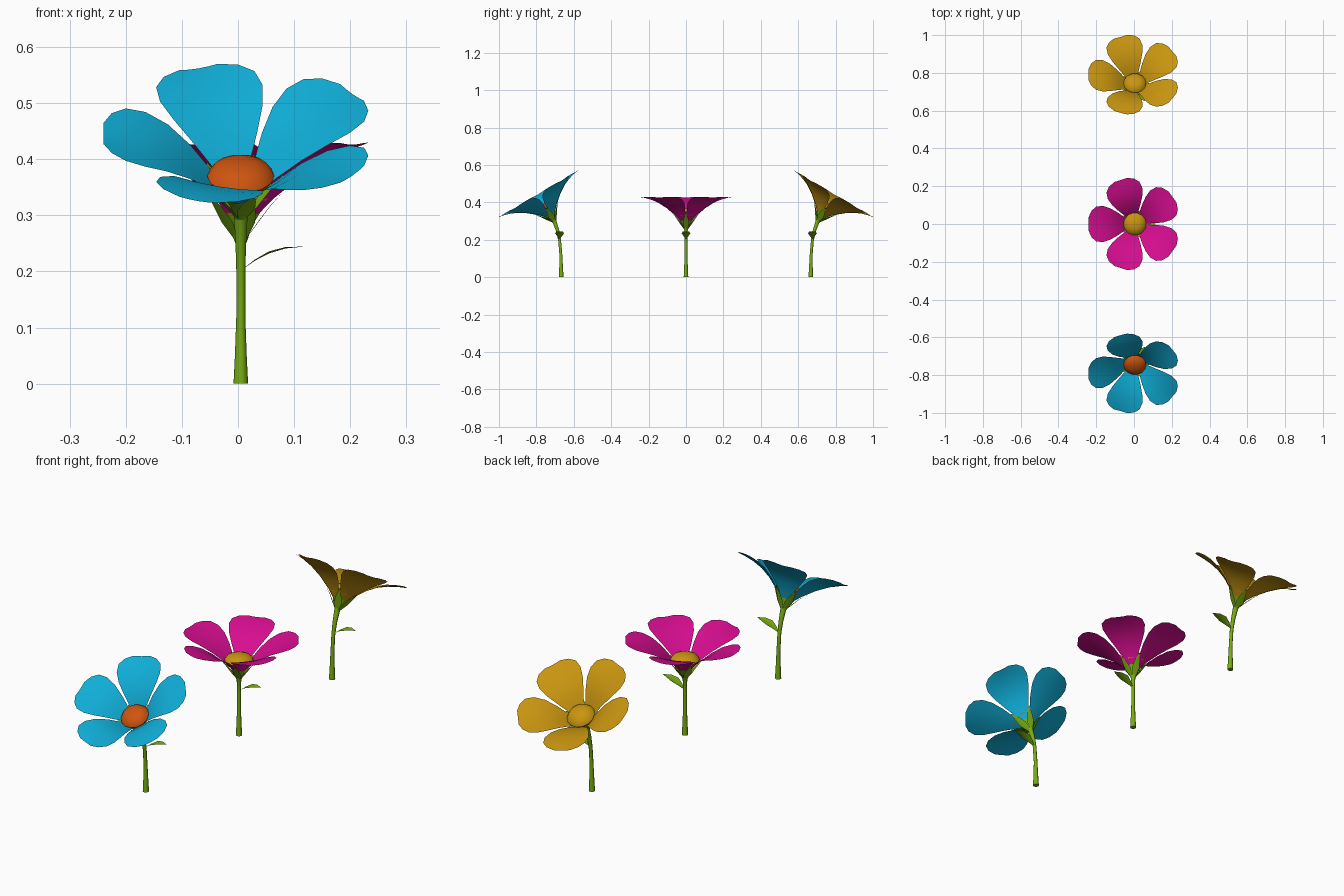
import bpy, bmesh, math
from mathutils import Vector, Matrix

if "Cube" in bpy.data.objects:
    bpy.data.objects.remove(bpy.data.objects["Cube"])


def mat(name, rgb):
    m = bpy.data.materials.new(name)
    m.diffuse_color = (*rgb, 1)
    m.use_nodes = True
    m.node_tree.nodes["Principled BSDF"].inputs["Base Color"].default_value = m.diffuse_color
    return m


BLUE = mat("blue", (0.005, 0.42, 0.68))
MAGENTA = mat("magenta", (0.68, 0.004, 0.28))
YELLOW = mat("golden_yellow", (0.58, 0.30, 0.005))
ORANGE = mat("orange", (0.62, 0.09, 0.005))
GREEN = mat("leaf_green", (0.19, 0.42, 0.006))
CX = 0.005  # stem centre in x


def finish(bm, name, material, matrix, angle=50):
    bmesh.ops.recalc_face_normals(bm, faces=bm.faces)
    bm.transform(matrix)
    me = bpy.data.meshes.new(name)
    bm.to_mesh(me)
    bm.free()
    me.materials.append(material)
    ob = bpy.data.objects.new(name, me)
    bpy.context.collection.objects.link(ob)
    bpy.ops.object.select_all(action='DESELECT')
    ob.select_set(True)
    bpy.context.view_layer.objects.active = ob
    bpy.ops.object.shade_smooth_by_angle(angle=math.radians(angle))
    return ob


def loft(bm, rows, closed=False):
    """Bridge rows of points into quads."""
    vr = [[bm.verts.new(p) for p in row] for row in rows]
    n = len(vr[0])
    for a, b in zip(vr, vr[1:]):
        for i in range(n if closed else n - 1):
            j = (i + 1) % n
            bm.faces.new((a[i], a[j], b[j], b[i]))
    return vr


def ring(r, z, n):
    return [Vector((r * math.cos(2 * math.pi * i / n), r * math.sin(2 * math.pi * i / n), z))
            for i in range(n)]


def blade(bm, profile, cup, angle):
    """Flat blade along +x from (distance, height, half width) rows, turned about z."""
    rows = []
    rot = Matrix.Rotation(angle, 4, 'Z')
    for d, z, w in profile:
        rows.append([rot @ Vector((d, s * w, z + cup * (s * s) * w)) for s in (-1, -0.5, 0, 0.5, 1)])
    loft(bm, rows)


PETAL = [(0.018, 0.035, 0.012), (0.05, 0.072, 0.032), (0.09, 0.109, 0.060),
         (0.13, 0.136, 0.083), (0.17, 0.153, 0.096), (0.205, 0.163, 0.092),
         (0.23, 0.168, 0.070), (0.245, 0.170, 0.036)]
SEPAL = [(0.008, 0.0, 0.008), (0.03, 0.03, 0.017), (0.05, 0.057, 0.012), (0.075, 0.086, 0.001)]
LEAF = [(0.005, 0.205, 0.003), (0.025, 0.219, 0.014), (0.05, 0.232, 0.024),
        (0.08, 0.241, 0.017), (0.11, 0.244, 0.001)]


def flower(name, petal_mat, disc_mat, path, tilt):
    """path: (y, z, radius) points of the stem; the head sits at its end."""
    y_end, z_end, _ = path[-1]
    head = Matrix.Translation((CX, y_end, z_end)) @ Matrix.Rotation(tilt, 4, 'X')
    move = Matrix.Identity(4)

    # stem
    bm = bmesh.new()
    rows = []
    for k, (y, z, r) in enumerate(path):
        m = Matrix.Translation((CX, y, z)) @ Matrix.Rotation(tilt * (k / (len(path) - 1)) ** 2, 4, 'X')
        rows.append([m @ p for p in ring(r, 0, 10)])
    vr = loft(bm, rows, True)
    bm.faces.new(vr[0])
    finish(bm, name + "_stem", GREEN, move)

    # cup under the petals with pointed sepals
    bm = bmesh.new()
    loft(bm, [ring(0.012, 0, 10), ring(0.02, 0.025, 10), ring(0.034, 0.048, 10)], True)
    finish(bm, name + "_cup", GREEN, head)
    bm = bmesh.new()
    for i in range(5):
        blade(bm, SEPAL, 0.1, math.radians(72 * i))
    finish(bm, name + "_sepals", GREEN, head)

    # petals
    bm = bmesh.new()
    for i in range(5):
        blade(bm, PETAL, 0.08, math.radians(36 + 72 * i))
    finish(bm, name + "_petals", petal_mat, head)

    # domed centre
    bm = bmesh.new()
    vr = loft(bm, [ring(0.05, 0.07, 14), ring(0.06, 0.085, 14), ring(0.05, 0.1, 14),
                   ring(0.028, 0.109, 14)], True)
    top = bm.verts.new((0, 0, 0.112))
    for i in range(14):
        bm.faces.new((vr[-1][i], vr[-1][(i + 1) % 14], top))
    finish(bm, name + "_centre", disc_mat, head)

    # leaf on the right of the stem
    bm = bmesh.new()
    blade(bm, LEAF, 0.15, 0)
    finish(bm, name + "_leaf", GREEN, Matrix.Translation((CX, path[3][0], 0)))


def stem_path(base, lean, height):
    return [(base, 0, 0.013), (base + 0.02 * lean, 0.05, 0.0105), (base + 0.06 * lean, 0.12, 0.008),
            (base + 0.25 * lean, 0.2, 0.008), (base + 0.55 * lean, 0.25, 0.0095),
            (base + lean, height, 0.012)]


flower("blue_flower", BLUE, ORANGE, stem_path(-0.667, -0.036, 0.297), math.radians(30.5))
flower("magenta_flower", MAGENTA, YELLOW, stem_path(0, 0, 0.256), 0)
flower("yellow_flower", YELLOW, YELLOW, stem_path(0.667, 0.036, 0.297), math.radians(-30.5))
